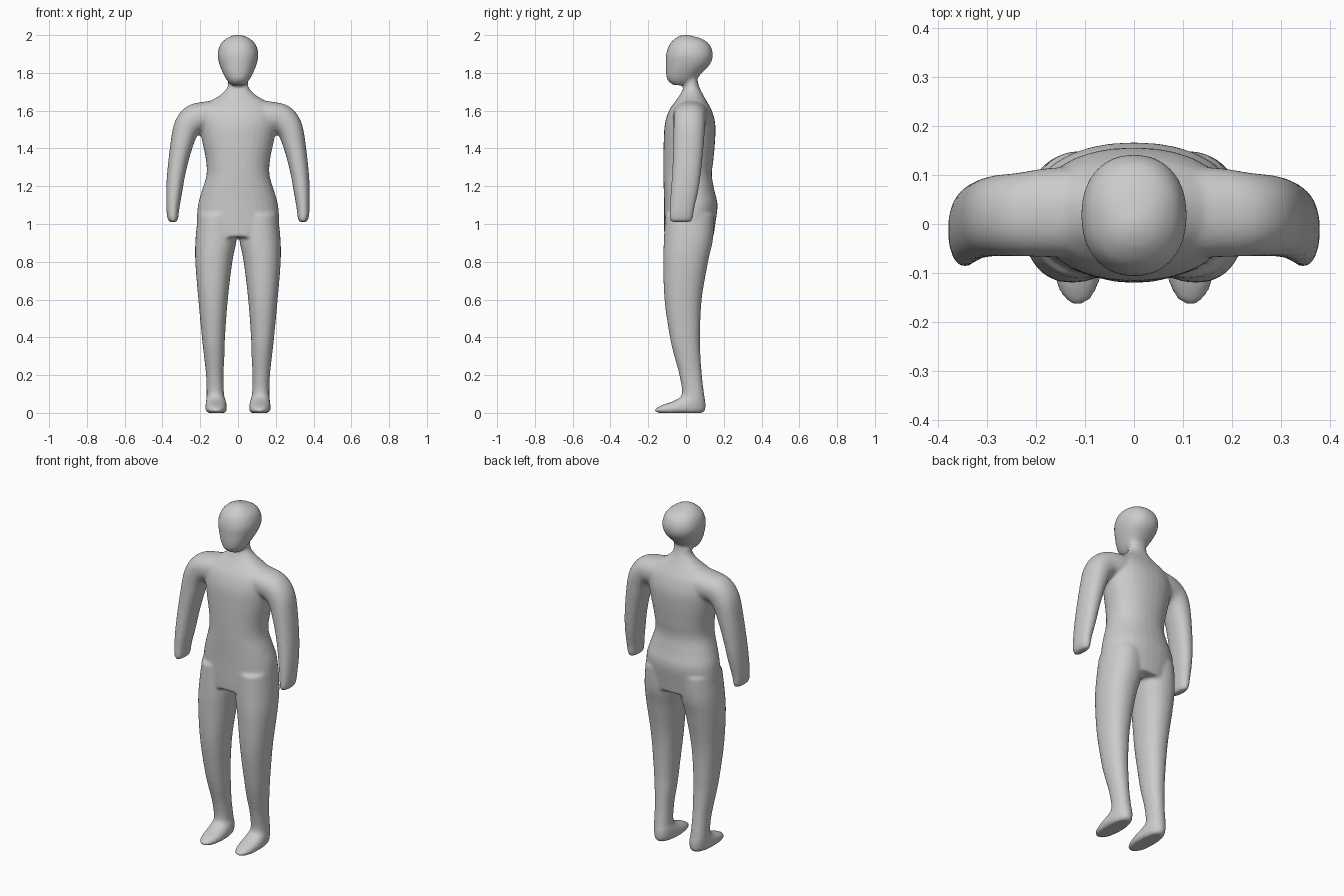
import bpy, bmesh, math
from mathutils import Vector

grey = bpy.data.materials.new("plain grey")
grey.diffuse_color = (0.6, 0.6, 0.6, 1)
bm = bmesh.new()


def spline(rows, steps=5):
    """Catmull-Rom interpolation through the section rows."""
    out = []
    for i in range(len(rows) - 1):
        p0, p1 = rows[max(i - 1, 0)], rows[i]
        p2, p3 = rows[i + 1], rows[min(i + 2, len(rows) - 1)]
        for s in range(steps):
            t = s / steps
            out.append([0.5 * (2 * b + (c - a) * t + (2 * a - 5 * b + 4 * c - d) * t * t
                               + (3 * b - a - 3 * c + d) * t ** 3)
                        for a, b, c, d in zip(p0, p1, p2, p3)])
    return out + [list(rows[-1])]


def loft(rows, side=1, power=2.2, n=32):
    """Rows: centre x, z, half width, front y, back y, tilt in degrees."""
    rings = []
    for x, z, a, y0, y1, tilt in spline(rows):
        r, ring = math.radians(tilt), []
        for k in range(n):
            t = 2 * math.pi * k / n
            c, s = math.cos(t), math.sin(t)
            u = a * math.copysign(abs(c) ** (2 / power), c)
            v = (y1 - y0) / 2 * math.copysign(abs(s) ** (2 / power), s)
            ring.append(bm.verts.new((side * (x + u * math.cos(r)), (y0 + y1) / 2 + v,
                                      z + u * math.sin(r))))
        rings.append(ring)
    for p, q in zip(rings, rings[1:]):
        for k in range(n):
            bm.faces.new((p[k], p[(k + 1) % n], q[(k + 1) % n], q[k]))
    bm.faces.new(rings[0][::-1])
    bm.faces.new(rings[-1])


# head
loft([(0, 1.735, .035, -.065, -.01, 0), (0, 1.76, .058, -.097, .045, 0),
      (0, 1.80, .08, -.106, .085, 0), (0, 1.85, .1, -.107, .13, 0),
      (0, 1.90, .108, -.105, .142, 0), (0, 1.95, .094, -.088, .125, 0),
      (0, 1.98, .065, -.06, .085, 0), (0, 1.995, .035, -.035, .035, 0),
      (0, 2.002, .01, -.01, .01, 0)])
# torso and neck
loft([(0, .93, .20, -.115, .145, 0), (0, 1.0, .217, -.116, .155, 0),
      (0, 1.1, .212, -.116, .167, 0), (0, 1.18, .19, -.118, .15, 0),
      (0, 1.26, .167, -.12, .137, 0), (0, 1.34, .17, -.12, .145, 0),
      (0, 1.44, .19, -.118, .154, 0), (0, 1.53, .205, -.112, .155, 0),
      (0, 1.60, .20, -.09, .137, 0), (0, 1.645, .155, -.06, .113, 0),
      (0, 1.68, .098, -.035, .093, 0), (0, 1.72, .058, -.014, .073, 0),
      (0, 1.76, .053, -.002, .062, 0), (0, 1.82, .05, -.002, .06, 0)])

for side in (1, -1):
    # leg with foot
    loft([(.115, 0, .045, -.15, .09, 0), (.115, .015, .056, -.168, .102, 0),
          (.116, .04, .056, -.13, .104, 0), (.117, .065, .052, -.062, .102, 0),
          (.12, .10, .046, -.022, .096, 0), (.123, .2, .046, -.035, .084, 0),
          (.126, .3, .054, -.062, .077, 0), (.13, .4, .061, -.085, .074, 0),
          (.132, .6, .078, -.114, .083, 0), (.128, .8, .098, -.12, .117, 0),
          (.116, .92, .109, -.117, .143, 0), (.108, 1.05, .104, -.11, .15, 0)], side)
    # arm, running from inside the chest over the shoulder to the hand
    loft([(.06, 1.575, .085, -.07, .12, 90), (.17, 1.57, .078, -.068, .115, 82),
          (.235, 1.553, .078, -.066, .105, 62), (.277, 1.50, .07, -.066, .1, 34),
          (.303, 1.4, .058, -.068, .092, 15), (.325, 1.28, .049, -.073, .08, 9),
          (.337, 1.18, .043, -.08, .066, 6), (.345, 1.08, .034, -.086, .044, 2),
          (.345, 1.03, .028, -.088, .036, 0), (.343, 1.01, .018, -.078, .026, 0)], side)

bmesh.ops.recalc_face_normals(bm, faces=bm.faces)
mesh = bpy.data.meshes.new("body")
bm.to_mesh(mesh)
bm.free()
body = bpy.data.objects.new("body", mesh)
bpy.context.collection.objects.link(body)

# fuse the parts into one smooth skin
fuse = body.modifiers.new("fuse", 'REMESH')
fuse.mode, fuse.voxel_size, fuse.use_smooth_shade = 'VOXEL', 0.009, True
soften = body.modifiers.new("soften", 'SMOOTH')
soften.factor, soften.iterations = 0.5, 6
bpy.context.view_layer.objects.active = body
body.select_set(True)
for name in ("fuse", "soften"):
    bpy.ops.object.modifier_apply(modifier=name)
body.data.materials.clear()
body.data.materials.append(grey)
